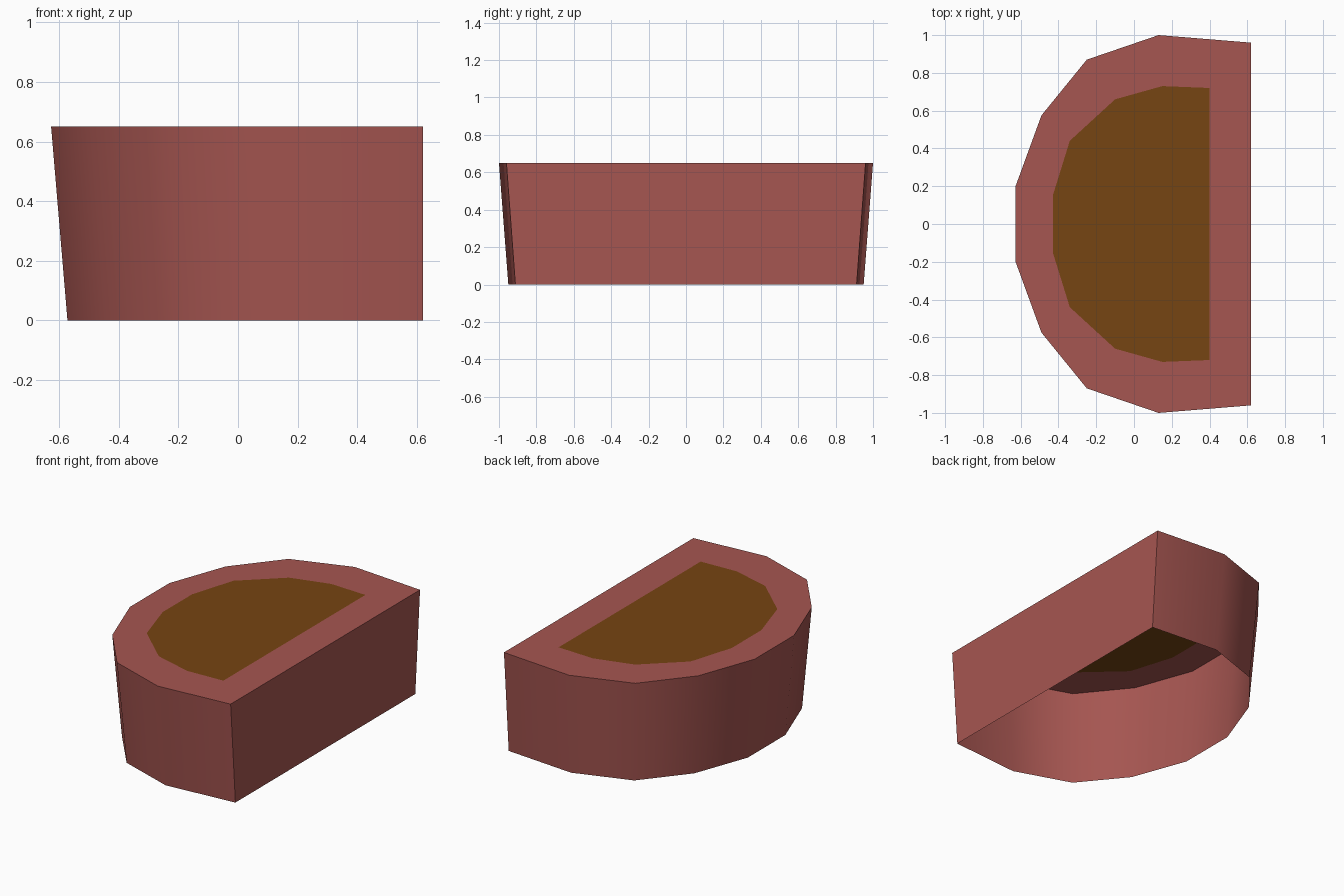
import bpy
import math

cube = bpy.data.objects.get("Cube")
if cube:
    bpy.data.objects.remove(cube, do_unlink=True)

HEIGHT = 0.65
FLAT_X = 0.62


def make_material(name, rgb):
    mat = bpy.data.materials.new(name)
    mat.use_nodes = True
    mat.diffuse_color = (*rgb, 1)
    bsdf = next(n for n in mat.node_tree.nodes if n.type == "BSDF_PRINCIPLED")
    bsdf.inputs["Base Color"].default_value = (*rgb, 1)
    bsdf.inputs["Roughness"].default_value = 0.9
    return mat


def mirror_outline(half):
    """Complete a half outline (y > 0, flat side first) into a closed loop."""
    return half + [(x, -y) for x, y in reversed(half)]


def make_object(name, verts, faces, mat):
    mesh = bpy.data.meshes.new(name)
    mesh.from_pydata(verts, [], faces)
    mesh.materials.append(mat)
    mesh.update()
    obj = bpy.data.objects.new(name, mesh)
    bpy.context.collection.objects.link(obj)
    bpy.ops.object.select_all(action="DESELECT")
    obj.select_set(True)
    bpy.context.view_layer.objects.active = obj
    bpy.ops.object.shade_smooth_by_angle(angle=math.radians(40))
    return obj


terracotta = make_material("terracotta", (0.38, 0.092, 0.082))
soil_brown = make_material("soil brown", (0.18, 0.058, 0.006))

# Half outlines of the rim and of the soil, from the flat side round to the front
outer = mirror_outline([(FLAT_X, 0.96), (0.13, 1.0), (-0.25, 0.87), (-0.49, 0.575), (-0.627, 0.2)])
inner = mirror_outline([(0.40, 0.72), (0.15, 0.73), (-0.10, 0.66), (-0.34, 0.44), (-0.43, 0.15)])
n = len(outer)

# Pot: tapered wall, open underneath, with a flat rim on top
base = [(FLAT_X - (FLAT_X - x) * 0.956, y * 0.95, 0) for x, y in outer]
top = [(x, y, HEIGHT) for x, y in outer]
lip = [(x, y, HEIGHT) for x, y in inner]
faces = []
for ring in (0, n):
    for i in range(n):
        j = (i + 1) % n
        faces.append((ring + i, ring + j, ring + n + j, ring + n + i))
make_object("half_round_pot", base + top + lip, faces, terracotta)

# Soil: one flat face filling the rim
make_object("soil", lip, [tuple(range(n))], soil_brown)
